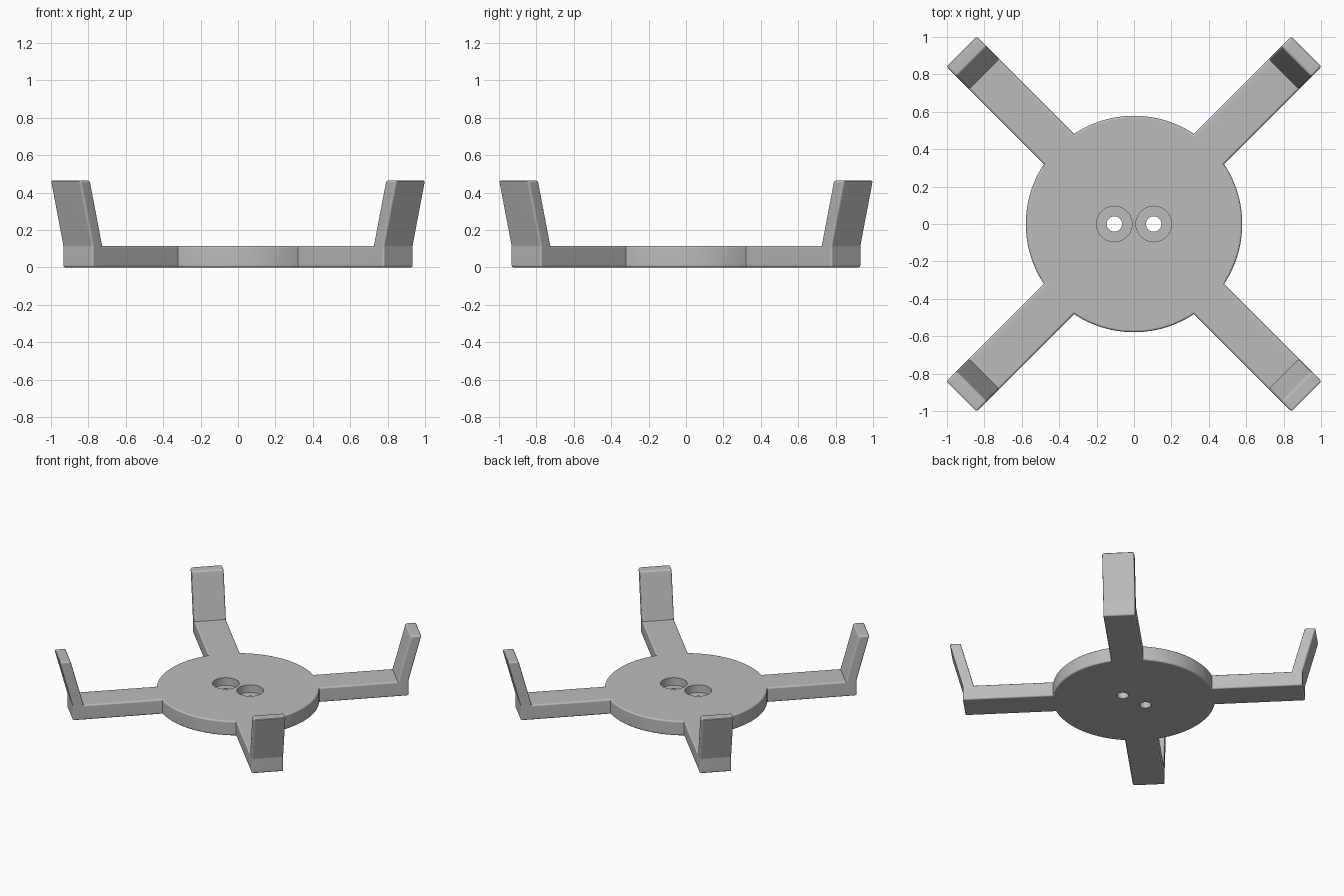
import bpy, bmesh
from math import pi, sin, cos, asin, sqrt
from mathutils import Vector, Matrix

if "Cube" in bpy.data.objects:
    bpy.data.objects.remove(bpy.data.objects["Cube"])

RADIUS, THICK, HALF = 0.578, 0.115, 0.114   # disc radius, plate thickness, half arm width
INNER, OUTER, LEAN = 1.133, 1.212, 0.094    # post faces along the arm, outward lean
HEIGHT, ROUND = 0.465, 0.012                # overall height, edge rounding

grey = bpy.data.materials.new("grey_plastic")
grey.use_nodes = True
GREY = (0.5, 0.5, 0.5, 1)
grey.diffuse_color = GREY
grey.node_tree.nodes["Principled BSDF"].inputs["Base Color"].default_value = GREY


def add_object(name, bm):
    mesh = bpy.data.meshes.new(name)
    bm.to_mesh(mesh)
    bm.free()
    mesh.materials.append(grey)
    obj = bpy.data.objects.new(name, mesh)
    bpy.context.collection.objects.link(obj)
    return obj


# Plate outline: four arms joined by arcs of the disc
bm = bmesh.new()
outline, ends = [], []
junction = asin(HALF / RADIUS)
STEPS = 20
for k in range(4):
    a = pi / 4 + k * pi / 2
    along, across = Vector((cos(a), sin(a), 0)), Vector((-sin(a), cos(a), 0))
    corners = [bm.verts.new(along * r + across * s)
               for r, s in ((INNER, -HALF), (OUTER, -HALF), (OUTER, HALF), (INNER, HALF))]
    outline += corners
    ends.append((along, corners))
    for i in range(STEPS + 1):
        t = a + junction + (pi / 2 - 2 * junction) * i / STEPS
        outline.append(bm.verts.new((RADIUS * cos(t), RADIUS * sin(t), 0)))
bottom = bm.faces.new(outline)

# Thicken the plate
geom = bmesh.ops.extrude_face_region(bm, geom=[bottom], use_keep_orig=True)["geom"]
top_verts = [g for g in geom if isinstance(g, bmesh.types.BMVert)]
bmesh.ops.translate(bm, verts=top_verts, vec=(0, 0, THICK))


def vert_above(v):
    return next(e.other_vert(v) for e in v.link_edges if e.other_vert(v).co.z > THICK / 2)


# Raise a leaning post from the tip of each arm
for along, corners in ends:
    tips = [vert_above(v) for v in corners]
    bmesh.ops.connect_verts(bm, verts=[tips[0], tips[3]])
    face = next(f for f in tips[1].link_faces if set(f.verts) == set(tips))
    post = bmesh.ops.extrude_face_region(bm, geom=[face])["geom"]
    bmesh.ops.translate(bm, verts=[g for g in post if isinstance(g, bmesh.types.BMVert)],
                        vec=along * LEAN + Vector((0, 0, HEIGHT - THICK)))

# Round all outward edges
bmesh.ops.recalc_face_normals(bm, faces=bm.faces)
rims = [e for e in bm.edges if len(e.link_faces) == 2 and e.calc_face_angle_signed() > 0.6]
bmesh.ops.bevel(bm, geom=rims, offset=ROUND, segments=3, profile=0.5,
                affect='EDGES', clamp_overlap=True)
body = add_object("four_arm_holder", bm)

# Two counterbored screw holes
bm = bmesh.new()
SEGS = 40
for x in (-0.105, 0.105):
    rings = []
    for r, z in ((0.041, -0.1), (0.041, 0.055), (0.095, 0.055), (0.095, 0.2)):
        rings.append(bmesh.ops.create_circle(bm, segments=SEGS, radius=r,
                     matrix=Matrix.Translation((x, 0, z)))["verts"])
    for low, high in zip(rings, rings[1:]):
        for i in range(SEGS):
            j = (i + 1) % SEGS
            bm.faces.new((low[i], low[j], high[j], high[i]))
    bm.faces.new(rings[0])
    bm.faces.new(rings[-1])
bmesh.ops.recalc_face_normals(bm, faces=bm.faces)
cutter = add_object("screw_hole_cutter", bm)
cutter.hide_render = True

bpy.ops.object.select_all(action='DESELECT')
body.select_set(True)
bpy.context.view_layer.objects.active = body
cut = body.modifiers.new("screw_holes", 'BOOLEAN')
cut.operation, cut.solver, cut.object = 'DIFFERENCE', 'EXACT', cutter
bpy.ops.object.modifier_apply(modifier=cut.name)
bpy.data.objects.remove(cutter)

# Smooth curves, crisp flats
bpy.ops.object.shade_smooth_by_angle(angle=0.62)
flat = body.modifiers.new("crisp_flats", 'WEIGHTED_NORMAL')
flat.keep_sharp = True
